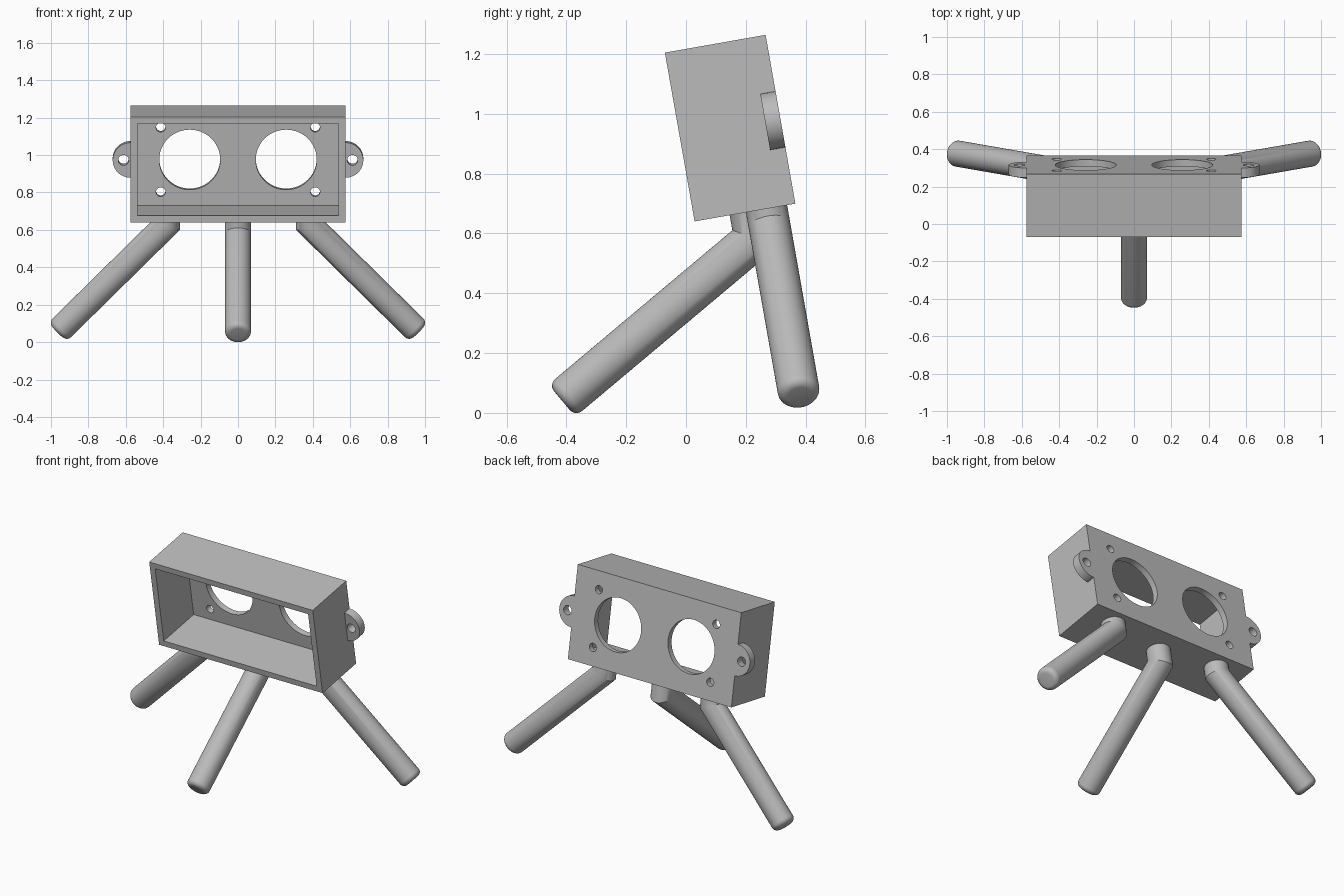
import bpy, bmesh, math
from mathutils import Matrix, Vector

default = bpy.data.objects.get("Cube")
if default:
    bpy.data.objects.remove(default, do_unlink=True)

grey = bpy.data.materials.new("plain_grey")
grey.use_nodes = True
COLOUR = (0.5, 0.5, 0.5, 1)
grey.diffuse_color = COLOUR
grey.node_tree.nodes["Principled BSDF"].inputs["Base Color"].default_value = COLOUR

# Everything is built upright, then leaned back by this transform
TILT = Matrix.Translation((0, 0.1475, 0.952)) @ Matrix.Rotation(math.radians(10), 4, "X")
W, D, H, WALL = 1.15, 0.342, 0.573, 0.037
BACK = D / 2


def finish(name, bm):
    bmesh.ops.recalc_face_normals(bm, faces=bm.faces)
    mesh = bpy.data.meshes.new(name)
    bm.to_mesh(mesh)
    bm.free()
    mesh.materials.append(grey)
    obj = bpy.data.objects.new(name, mesh)
    bpy.context.collection.objects.link(obj)
    obj.matrix_world = TILT
    return obj


def block(name, size, centre):
    bm = bmesh.new()
    bmesh.ops.create_cube(bm, size=1, matrix=Matrix.Translation(centre) @ Matrix.Diagonal((*size, 1)))
    return finish(name, bm)


def disc(name, x, z, radius, y0, y1, sides=64):
    bm = bmesh.new()
    place = Matrix.Translation((x, (y0 + y1) / 2, z)) @ Matrix.Rotation(math.pi / 2, 4, "X")
    bmesh.ops.create_cone(bm, cap_ends=True, segments=sides, radius1=radius,
                          radius2=radius, depth=y1 - y0, matrix=place)
    return finish(name, bm)


def select_only(obj):
    bpy.ops.object.select_all(action="DESELECT")
    obj.select_set(True)
    bpy.context.view_layer.objects.active = obj


def combine(target, tool, operation):
    tool.hide_render = True
    mod = target.modifiers.new("cut", "BOOLEAN")
    mod.operation, mod.solver, mod.object = operation, "EXACT", tool
    select_only(target)
    bpy.ops.object.modifier_apply(modifier=mod.name)
    bpy.data.objects.remove(tool, do_unlink=True)


def smooth(obj):
    select_only(obj)
    bpy.ops.object.shade_smooth_by_angle(angle=math.radians(30))


# Housing: box with side ears, hollowed from the front
housing = block("housing", (W, D, H), (0, 0, 0))
for side in (-1, 1):
    combine(housing, disc("ear", side * W / 2, 0, 0.095, BACK - 0.052, BACK), "UNION")
combine(housing, block("cavity", (W - 2 * WALL, D, H - 2 * WALL), (0, -WALL, 0)), "DIFFERENCE")

# Round openings, screw holes and ear holes
for side in (-1, 1):
    holes = [(0.258, 0, 0.163), (0.413, 0.175, 0.025), (0.413, -0.175, 0.025), (0.612, 0, 0.028)]
    for x, z, radius in holes:
        combine(housing, disc("hole", side * x, z, radius, 0.08, 0.25), "DIFFERENCE")
smooth(housing)


def leg(name, x, y, joint_z, direction, length, radius=0.07, fillet=0.03, sides=48):
    """Short stub under the housing, mitred into a long rod with a rounded tip."""
    down, d = Vector((0, 0, -1)), Vector(direction).normalized()
    across = down.cross(d).normalized()
    n_stub, n_rod = down.cross(across), d.cross(across)
    n_mitre = (n_stub + n_rod).normalized() / math.cos(down.angle(d) / 2)
    joint = Vector((x, y, joint_z))
    rings = [(Vector((x, y, -H / 2 + 0.015)), n_stub, radius), (joint, n_mitre, radius)]
    for i in range(7):
        a = i / 6 * math.pi / 2
        along = length - fillet + fillet * math.sin(a)
        rings.append((joint + d * along, n_rod, radius - fillet + fillet * math.cos(a)))
    bm = bmesh.new()
    loops = []
    for centre, n, r in rings:
        angles = [2 * math.pi * k / sides for k in range(sides)]
        loops.append([bm.verts.new(centre + r * (across * math.cos(t) + n * math.sin(t))) for t in angles])
    for lo, hi in zip(loops, loops[1:]):
        for k in range(sides):
            j = (k + 1) % sides
            bm.faces.new((lo[k], lo[j], hi[j], hi[k]))
    bm.faces.new(loops[0])
    bm.faces.new(loops[-1])
    smooth(finish(name, bm))


# Tripod legs
leg("left_leg", 0.38, 0.073, -0.34, (1, 0, -1), 0.825)
leg("right_leg", -0.38, 0.073, -0.34, (-1, 0, -1), 0.825)
leg("front_leg", 0, 0.018, -0.378, (0, -math.cos(math.pi / 6), -0.5), 0.843)
